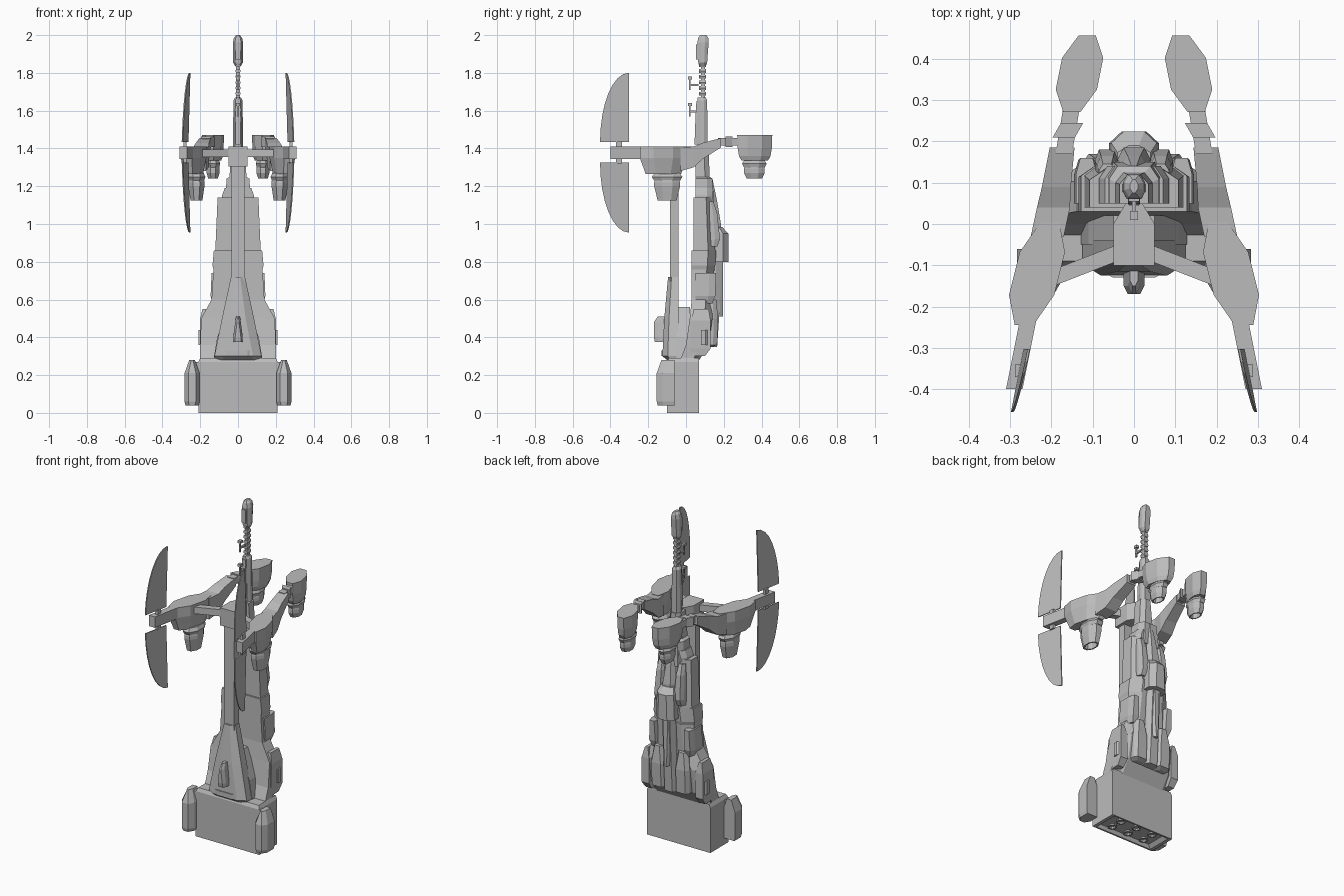
import bpy, bmesh, math

cube = bpy.data.objects.get("Cube")
if cube:
    bpy.data.objects.remove(cube, do_unlink=True)

GREY = (.5, .5, .5, 1)
mat = bpy.data.materials.new("hull_grey")
mat.use_nodes = True
mat.diffuse_color = GREY
mat.node_tree.nodes["Principled BSDF"].inputs["Base Color"].default_value = GREY


def loft(name, rings):
    """Skin a list of equal-length point rings and cap both ends."""
    bm = bmesh.new()
    loops = [[bm.verts.new(point) for point in ring] for ring in rings]
    for lower, upper in zip(loops, loops[1:]):
        for i in range(len(lower)):
            bm.faces.new((lower[i - 1], lower[i], upper[i], upper[i - 1]))
    bm.faces.new(loops[0][::-1])
    bm.faces.new(loops[-1])
    bmesh.ops.recalc_face_normals(bm, faces=bm.faces)
    mesh = bpy.data.meshes.new(name)
    bm.to_mesh(mesh)
    bm.free()
    mesh.materials.append(mat)
    part = bpy.data.objects.new(name, mesh)
    bpy.context.collection.objects.link(part)


def pair(name, rings):
    """Build a part on the left and its mirror image on the right."""
    loft("left_" + name, rings)
    loft("right_" + name, [[(-x, y, z) for x, y, z in ring] for ring in rings])


def at(value, i):
    """A size may be one number or one number for each level."""
    return value[i] if isinstance(value, tuple) else value


def block(name, z, width, front, back, x=0, front_cut=0, back_cut=0):
    """Stacked levels; width is measured from the middle, cuts chamfer the corners."""
    rings = []
    for i, height in enumerate(z):
        w, near, far = at(width, i), at(front, i), at(back, i)
        a, b = min(front_cut, w * .7), min(back_cut, w * .7)
        third = (far - near) / 3
        side = [(w, near), (w, far)]
        if a:
            side[:1] = [(w - a, near), (w, near + third)]
        if b:
            side[-1:] = [(w, far - third), (w - b, far)]
        outline = side + [(-px, py) for px, py in reversed(side)]
        rings.append([(x + px, py, height) for px, py in outline])
    (pair if x else loft)(name, rings)


def turret(name, x, y, rx, ry, z, scale, lean=0):
    """Stacked eight-sided levels, sheared along y by lean."""
    rings = []
    for height, size in zip(z, scale):
        ring = []
        for k in range(8):
            angle = math.pi * (k + .5) / 4
            dx, dy = rx * size * math.cos(angle) * 1.08, ry * size * math.sin(angle) * 1.08
            ring.append((x + dx - lean * dy, y + dy, height))
        rings.append(ring)
    (pair if x else loft)(name, rings)


def beam(name, y, x, width, bottom, top):
    """Rectangular sections along y, mirrored to both sides."""
    rings = []
    for i, py in enumerate(y):
        inner, outer = at(x, i) - at(width, i), at(x, i) + at(width, i)
        low, high = at(bottom, i), at(top, i)
        rings.append([(inner, py, low), (outer, py, low), (outer, py, high), (inner, py, high)])
    pair(name, rings)


# engine block with a recessed underside and small thrusters
block("engine_block", z=(.02, 0, 0, .27, .29), width=(.17, .19, .21, .21, .2),
      front=(-.08, -.09, -.1, -.1, -.09), back=(.04, .06, .07, .07, .07))
for y in (-.05, .02):
    for label, x in (("middle_thruster", 0), ("outer_thruster", .11)):
        turret(label, x, y, rx=.025, ry=.025, z=(.03, .01, .01, .02), scale=(.7, 1, .7, .5))

# side pods on the engine block
block("base_pod", x=.243, z=(.04, .06, .21, .28), width=(.035, .04, .04, .015),
      front=(-.15, -.155, -.155, -.13), back=-.06, front_cut=.02)
block("pod_mount", x=.2, z=(.06, .27), width=.03, front=-.1, back=-.07)

# main hull
block("hull_skirt", z=(.28, .36, .5, .6), width=(.2, .2, .195, .14),
      front=(-.03, 0, .02, .03), back=(.07, .12, .14, .14), back_cut=.06)
block("middle_hull", z=(.6, .76, .78, .86), width=(.14, .13, .135, .128),
      front=.03, back=(.14, .15, .155, .16), back_cut=.06)
block("upper_hull", z=(.86, 1.14), width=(.12, .108), front=.04, back=(.155, .14), back_cut=.05)
block("shoulder", z=(1.1, 1.24, 1.25, 1.4), width=(.07, .06, .045, .035),
      front=.05, back=(.15, .14, .125, .12), back_cut=.02)
block("collar", z=(1.13, 1.15, 1.19), width=(.085, .085, .07), front=.05, back=.14, back_cut=.02)

# layered plates on the hull
block("side_plate", x=.178, z=(.3, .34, .49, .55), width=(.02, .024, .024, .01),
      front=(.02, .02, .03, .04), back=(.1, .13, .13, .12))
block("side_box", x=.195, z=(.36, .44), width=.015, front=.08, back=.115, back_cut=.01)
block("flank_plate", x=.115, z=(.58, .62, .74), width=(.02, .03, .025),
      front=.05, back=(.14, .155, .16), back_cut=.01)
block("rear_plate", x=.065, z=(.88, .92, 1.06, 1.12), width=(.03, .03, .025, .02),
      front=.1, back=(.165, .18, .165, .145), back_cut=.01)
block("lower_rear_plate", x=.08, z=(.35, .36, .5, .6), width=(.03, .045, .045, .03),
      front=.1, back=(.14, .165, .17, .16), back_cut=.015)

# rear spine
block("rear_spine", z=(.35, .5, .8, 1, 1.12, 1.24), width=(.04, .04, .04, .04, .03, .02),
      front=.1, back=(.165, .175, .19, .185, .165, .14), back_cut=.015)
block("rear_box", z=(.8, .95, .985), width=(.06, .055, .04),
      front=.14, back=(.224, .224, .19), back_cut=.03)
block("rear_tail", z=(.51, .58, .8), width=(.014, .02, .025), front=.15, back=.195, back_cut=.01)

# prow, canopy and front column
block("prow", z=(.28, .3, .5, .72), width=(.12, .125, .085, .037),
      front=(-.1, -.125, -.115, -.095), back=-.04, front_cut=.045)
block("prow_support", z=(.28, .4, .56), width=(.13, .11, .05), front=-.05, back=.02)
block("prow_lip", z=(.3, .33), width=.07, front=-.13, back=-.1, front_cut=.02)
block("canopy", z=(.375, .4, .48, .51), width=(.025, .025, .015, .01),
      front=(-.165, -.17, -.17, -.15), back=-.11, front_cut=.01)
block("front_column", z=(.6, 1.32), width=.034, front=-.085, back=-.04)

# yoke that carries the arms
block("yoke", z=(1.305, 1.41), width=.05, front=-.1, back=.05, back_cut=.03)
pair("yoke_strut", [[(x, y - .02, low), (x, y + .02, low), (x, y + .02, high), (x, y - .02, high)]
                    for x, y, low, high in ((.04, -.07, 1.355, 1.395), (.22, -.14, 1.355, 1.395))])

# arm: front pod, front bar, rear beam, wrist and rear pod
turret("front_pod", x=.235, y=-.12, rx=.055, ry=.125, lean=.25,
       z=(1.265, 1.3, 1.35, 1.41), scale=(.75, .85, 1, 1))
beam("front_bar", y=(-.2, -.4), x=(.25, .29), width=.02, bottom=1.345, top=1.41)
beam("rear_beam", y=(-.03, .04, .09, .185), x=(.21, .195, .188, .174), width=(.04, .04, .035, .03),
     bottom=(1.28, 1.3, 1.345, 1.405), top=(1.405, 1.41, 1.43, 1.455))
for label, y, width in (("wrist", (.17, .29), .02), ("wrist_ring", (.21, .245), .027)):
    beam(label, y=y, x=(.17, .15), width=width, bottom=1.435 - width, top=1.435 + width)
turret("rear_pod", x=.132, y=.364, rx=.05, ry=.093, lean=.2,
       z=(1.335, 1.36, 1.4, 1.47), scale=(.75, .9, .97, 1))

# lift nozzles under the pods, hollow at the mouth
for label, x, y, size, top, length in (("front", .22, -.1, .045, 1.27, .145),
                                       ("rear", .132, .362, .036, 1.34, .1)):
    turret(label + "_nozzle_ring", x, y, rx=size, ry=size * 1.7,
           z=(top, top - .02, top - .04), scale=(.85, 1.06, .9))
    mouth = top - length
    turret(label + "_nozzle", x, y, rx=size, ry=size * 1.6,
           z=(top, top - .05, top - .07, mouth, mouth, mouth + .05), scale=(.8, .95, .95, .7, .55, .5))

# rotor blades: thin quarter ellipses above and below the front bars
for label, root, length in (("upper_blade", 1.435, .365), ("lower_blade", 1.325, -.37)):
    rings = []
    for offset in (-.003, .003):
        ring = [(.265, -.303, root)]
        for k in range(9):
            angle = math.pi / 2 * k / 8
            out, along = math.cos(angle), math.sin(angle)
            ring.append((.265 + offset + .03 * out - .01 * along, -.303 - .152 * out, root + length * along))
        ring[0] = (.265 + offset, -.303, root)
        rings.append(ring)
    pair(label, rings)
block("blade_pin", x=.28, z=(1.32, 1.44), width=.008, front=-.37, back=-.34)

# mast, segmented neck and head
block("mast", z=(1.35, 1.655, 1.67), width=(.028, .024, .015), front=.06,
      back=(.115, .112, .105), front_cut=.01, back_cut=.01)
block("mast_front_plate", z=(1.42, 1.56, 1.65), width=(.012, .015, .01), front=(.045, .05, .055), back=.07)
block("neck", z=(1.66, 1.86), width=.01, front=.08, back=.1)
for k in range(6):
    z = 1.68 + k * .03
    block("neck_segment", z=(z, z + .01, z + .02), width=(.01, .014, .01), front=.07, back=.105)
block("head", z=(1.835, 1.855, 1.96, 1.985, 2), width=(.014, .026, .027, .022, .01),
      front=(.07, .065, .06, .065, .075), back=(.105, .112, .12, .118, .108), front_cut=.01, back_cut=.01)
block("head_visor", z=(1.87, 1.95), width=.013, front=.054, back=.07)

# small sensors ahead of the mast
for z in (1.57, 1.71):
    block("sensor_stem", z=(z, z + .07), width=.004, front=.015, back=.025)
    block("sensor_top", z=(z + .055, z + .07), width=.01, front=.01, back=.032)
    block("sensor_arm", z=(z + .02, z + .03), width=.005, front=.015, back=.065)
